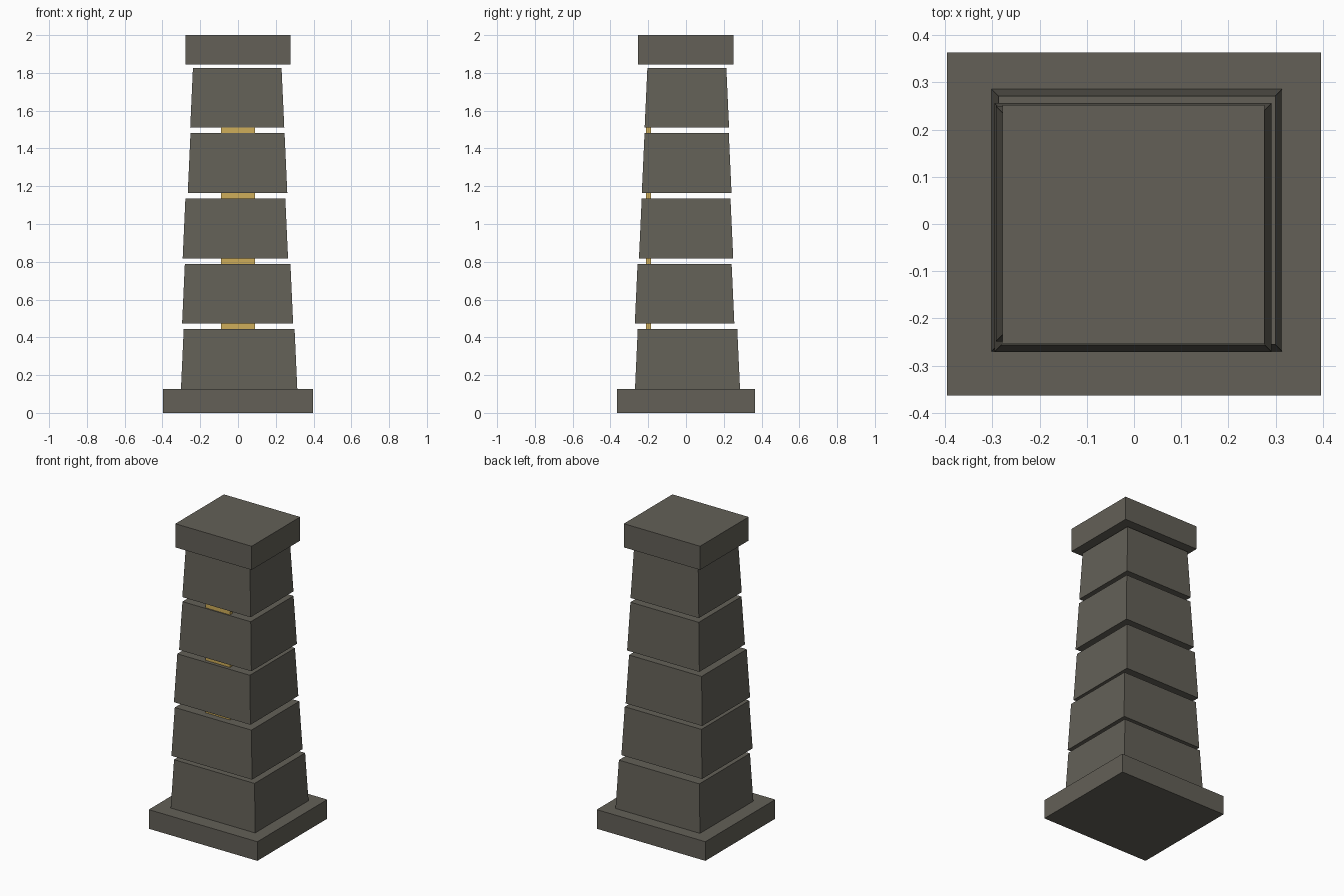
import bpy, bmesh

if "Cube" in bpy.data.objects:
    bpy.data.objects.remove(bpy.data.objects["Cube"])


def material(name, rgb):
    m = bpy.data.materials.new(name)
    m.diffuse_color = (*rgb, 1)
    m.use_nodes = True
    m.node_tree.nodes["Principled BSDF"].inputs["Base Color"].default_value = m.diffuse_color
    return m


stone = material("dark_stone", (0.125, 0.117, 0.096))
gold = material("gold", (0.62, 0.42, 0.10))


def block(name, x0, x1, y0, y1, z0, z1, mat, taper=0.0):
    """Box given by its bottom rectangle, top pulled in by taper on each side."""
    bm = bmesh.new()
    bmesh.ops.create_cube(bm, size=1)
    for v in bm.verts:
        top = v.co.z > 0
        t = taper if top else 0
        v.co = (x1 - t if v.co.x > 0 else x0 + t,
                y1 - t if v.co.y > 0 else y0 + t,
                z1 if top else z0)
    me = bpy.data.meshes.new(name)
    bm.to_mesh(me)
    bm.free()
    me.materials.append(mat)
    ob = bpy.data.objects.new(name, me)
    bpy.context.collection.objects.link(ob)
    return ob


# Plinth and capstone
block("base_slab", -0.396, 0.396, -0.364, 0.364, 0, 0.126, stone)
block("capstone", -0.279, 0.277, -0.254, 0.252, 1.844, 2.0, stone)

# Five tapering, slightly shifted stone courses: bottom x and y extents
courses = [
    (-0.302, 0.314, -0.270, 0.286),
    (-0.296, 0.292, -0.271, 0.256),
    (-0.293, 0.265, -0.249, 0.250),
    (-0.266, 0.261, -0.234, 0.241),
    (-0.253, 0.245, -0.219, 0.228),
]
for i, (x0, x1, y0, y1) in enumerate(courses):
    z = 0.126 + i * 0.346
    block(f"stone_course_{i + 1}", x0, x1, y0, y1, z, z + 0.317, stone, 0.0145)

# Gold plate seen through the gaps between the courses
block("gold_plate", -0.09, 0.09, -0.212, -0.185, 0.38, 1.56, gold)
